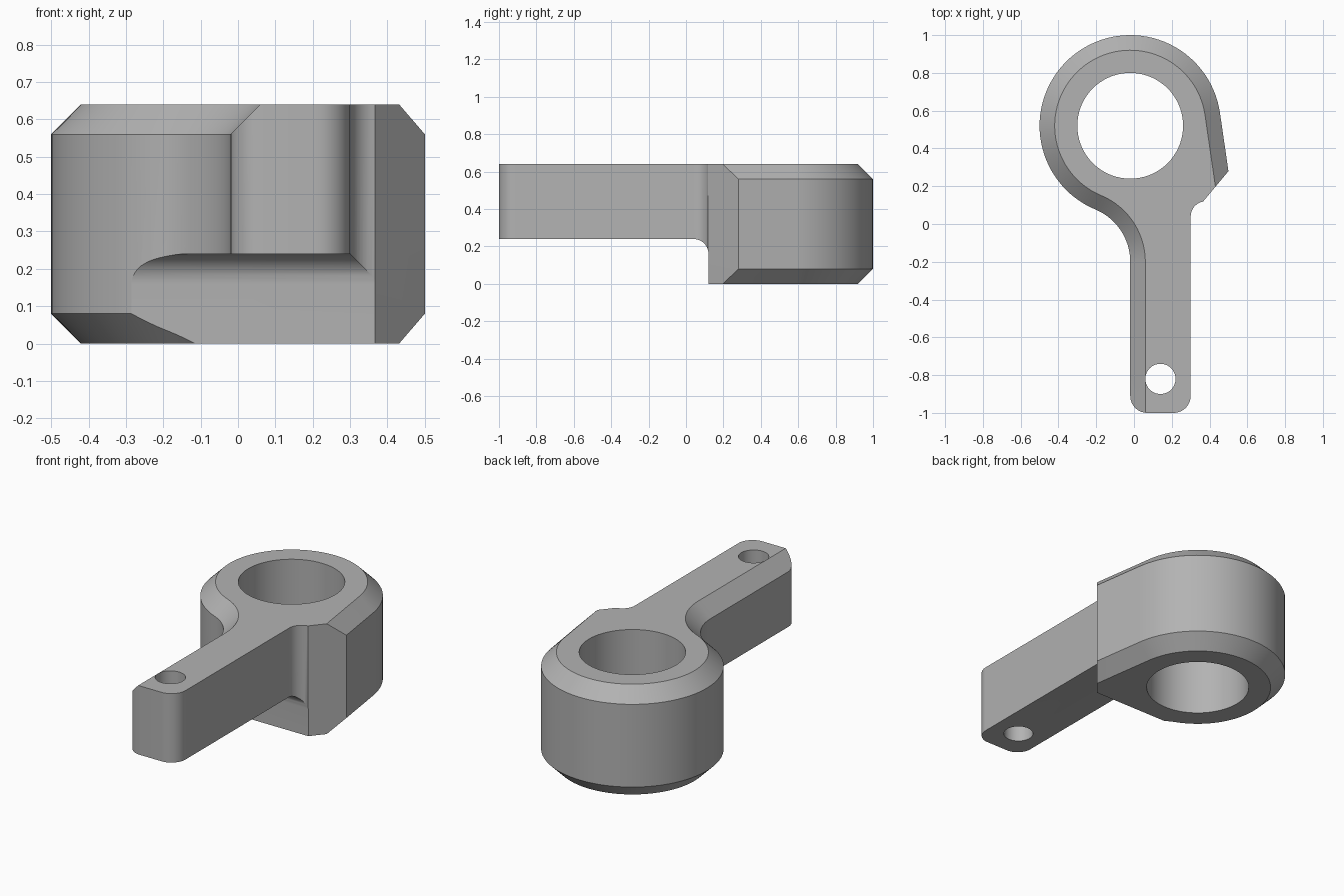
import bpy
import bmesh
from math import cos, sin, pi, radians, atan2, acos, hypot
from mathutils import Vector

if "Cube" in bpy.data.objects:
    bpy.data.objects.remove(bpy.data.objects["Cube"], do_unlink=True)

# Main dimensions
HEIGHT, CHAMFER = 0.64, 0.08
HUB, HUB_R, BORE_R = Vector((-0.02, 0.52)), 0.48, 0.28
ARM_L, ARM_R, ARM_END = -0.02, 0.30, -1.0
ARM_Z, STEP_Y, FILLET = 0.24, 0.12, 0.08
LUG_TIP, LUG_FOOT = Vector((0.50, 0.28)), Vector((0.366, 0.119))


def arc(center, r, a0, a1, n):
    steps = [a0 + (a1 - a0) * i / n for i in range(n + 1)]
    return [Vector((center[0] + r * cos(a), center[1] + r * sin(a))) for a in steps]


def loft(name, layers):
    """Solid through matching rings of 3D points, capped at both ends."""
    bm = bmesh.new()
    rings = [[bm.verts.new(p) for p in layer] for layer in layers]
    n = len(rings[0])
    for low, high in zip(rings, rings[1:]):
        for i in range(n):
            j = (i + 1) % n
            bm.faces.new((low[i], low[j], high[j], high[i]))
    bm.faces.new(rings[0][::-1])
    bm.faces.new(rings[-1])
    bmesh.ops.recalc_face_normals(bm, faces=bm.faces)
    mesh = bpy.data.meshes.new(name)
    bm.to_mesh(mesh)
    bm.free()
    obj = bpy.data.objects.new(name, mesh)
    bpy.context.collection.objects.link(obj)
    return obj


def prism(name, points, z0, z1):
    return loft(name, [[(p[0], p[1], z) for p in points] for z in (z0, z1)])


def cut(target, cutter):
    bpy.context.view_layer.objects.active = target
    mod = target.modifiers.new(cutter.name, "BOOLEAN")
    mod.operation, mod.solver, mod.object = "DIFFERENCE", "EXACT", cutter
    bpy.ops.object.modifier_apply(modifier=mod.name)
    bpy.data.objects.remove(cutter, do_unlink=True)


# Outline: plain right side, then lug, hub, concave blend and left side with chamfer
to_tip = LUG_TIP - HUB
tangent = atan2(to_tip.y, to_tip.x) + acos(HUB_R / to_tip.length)
blend_r = 0.30
blend_c = Vector((ARM_L - blend_r, -0.20))
blend_a = atan2(HUB.y - blend_c.y, HUB.x - blend_c.x)
slope = LUG_FOOT - LUG_TIP
normal = Vector((cos(tangent), sin(tangent)))
tip_inset = LUG_TIP + slope * (-CHAMFER / slope.dot(normal))

plain = [Vector((ARM_R, ARM_END - 0.05))]
plain += arc((ARM_R + FILLET, STEP_Y - FILLET), FILLET, pi, radians(100), 10)


def edge(inset):
    pts = [tip_inset if inset else LUG_TIP]
    pts += arc(HUB, HUB_R - inset, tangent, blend_a + pi, 64)
    pts += arc(blend_c, blend_r + inset, blend_a, 0, 20)[1:]
    return plain + pts + [Vector((ARM_L + inset, ARM_END - 0.05))]


levels = [(0, CHAMFER), (CHAMFER, 0), (HEIGHT - CHAMFER, 0), (HEIGHT, CHAMFER)]
lever = loft("lever_arm_with_hub",
             [[(p.x, p.y, z) for p in edge(inset)] for z, inset in levels])

# Undercut below the arm, with a rounded inner corner
side = [(-1.2, -0.1), (STEP_Y, -0.1)]
side += arc((STEP_Y - FILLET, ARM_Z - FILLET), FILLET, 0, pi / 2, 12)
side += [(-1.2, ARM_Z)]
cut(lever, loft("undercut", [[(x, p[0], p[1]) for p in side] for x in (-0.7, 0.7)]))

# Rounded arm end
r = 0.09
end = [(ARM_L - 0.1, ARM_END + r)]
end += arc((ARM_L + r, ARM_END + r), r, pi, 1.5 * pi, 10)
end += arc((ARM_R - r, ARM_END + r), r, 1.5 * pi, 2 * pi, 10)
end += [(ARM_R + 0.1, ARM_END + r), (ARM_R + 0.1, ARM_END - 0.2), (ARM_L - 0.1, ARM_END - 0.2)]
cut(lever, prism("end_rounding", end, -0.1, 0.8))

# Hub bore and pin hole
for name, center, radius, sides in (("bore", HUB, BORE_R, 72), ("pin_hole", (0.14, -0.82), 0.08, 40)):
    cut(lever, prism(name, arc(center, radius, 0, 2 * pi, sides)[:-1], -0.1, 0.8))

# Grey finish
grey = bpy.data.materials.new("plain_grey")
grey.use_nodes = True
colour = (0.45, 0.45, 0.45, 1)
grey.diffuse_color = colour
grey.node_tree.nodes["Principled BSDF"].inputs["Base Color"].default_value = colour
lever.data.materials.clear()
lever.data.materials.append(grey)

bpy.ops.object.select_all(action="DESELECT")
lever.select_set(True)
bpy.context.view_layer.objects.active = lever
bpy.ops.object.shade_smooth_by_angle(angle=radians(25))
